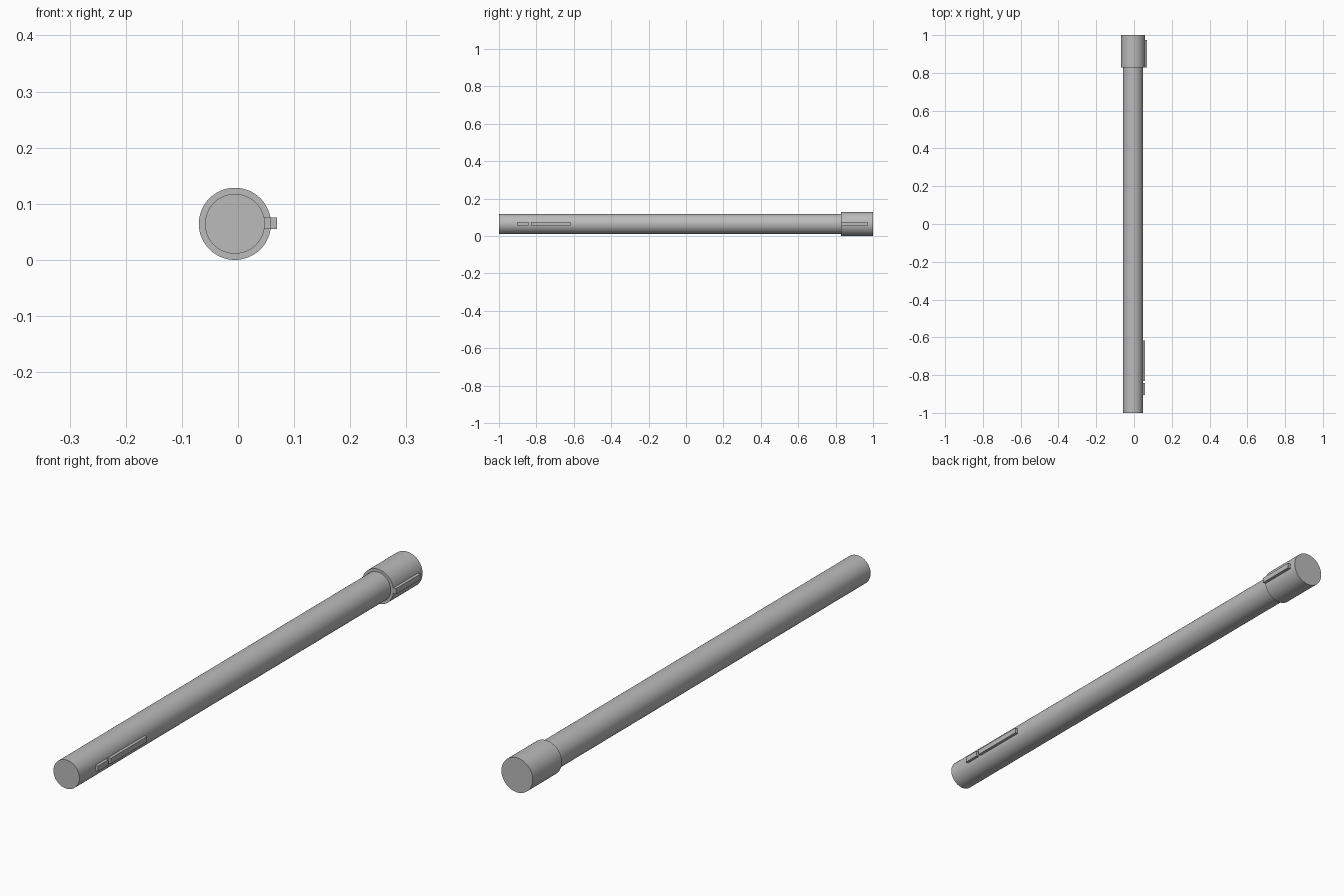
import bpy
import math

cube = bpy.data.objects.get("Cube")
if cube:
    bpy.data.objects.remove(cube, do_unlink=True)

CX, CZ = -0.0055, 0.0643      # shared axis of tube and cap

grey = bpy.data.materials.new("plain grey")
grey.use_nodes = True
colour = (0.5, 0.5, 0.5, 1)
grey.diffuse_color = colour
grey.node_tree.nodes["Principled BSDF"].inputs["Base Color"].default_value = colour


def rod(name, radius, y0, y1):
    bpy.ops.mesh.primitive_cylinder_add(
        vertices=64, radius=radius, depth=y1 - y0,
        location=(CX, (y0 + y1) / 2, CZ), rotation=(math.pi / 2, 0, 0))
    ob = bpy.context.object
    ob.name = name
    ob.data.materials.append(grey)
    bpy.ops.object.shade_smooth_by_angle(angle=math.radians(30))


def rib(name, x0, x1, y0, y1):
    bpy.ops.mesh.primitive_cube_add(size=1, location=((x0 + x1) / 2, (y0 + y1) / 2, CZ + 0.001))
    ob = bpy.context.object
    ob.name = name
    ob.scale = (x1 - x0, y1 - y0, 0.02)
    bpy.ops.object.transform_apply(location=False, rotation=False, scale=True)
    ob.data.materials.append(grey)


# Long tube and wider end cap
rod("tube", 0.0533, -1, 0.9)
rod("end_cap", 0.0643, 0.829, 1)

# Raised ribs along the left side
rib("short_rib", 0.046, 0.058, -0.904, -0.842)
rib("long_rib", 0.046, 0.058, -0.83, -0.617)
rib("cap_rib", 0.047, 0.0695, 0.829, 0.974)
